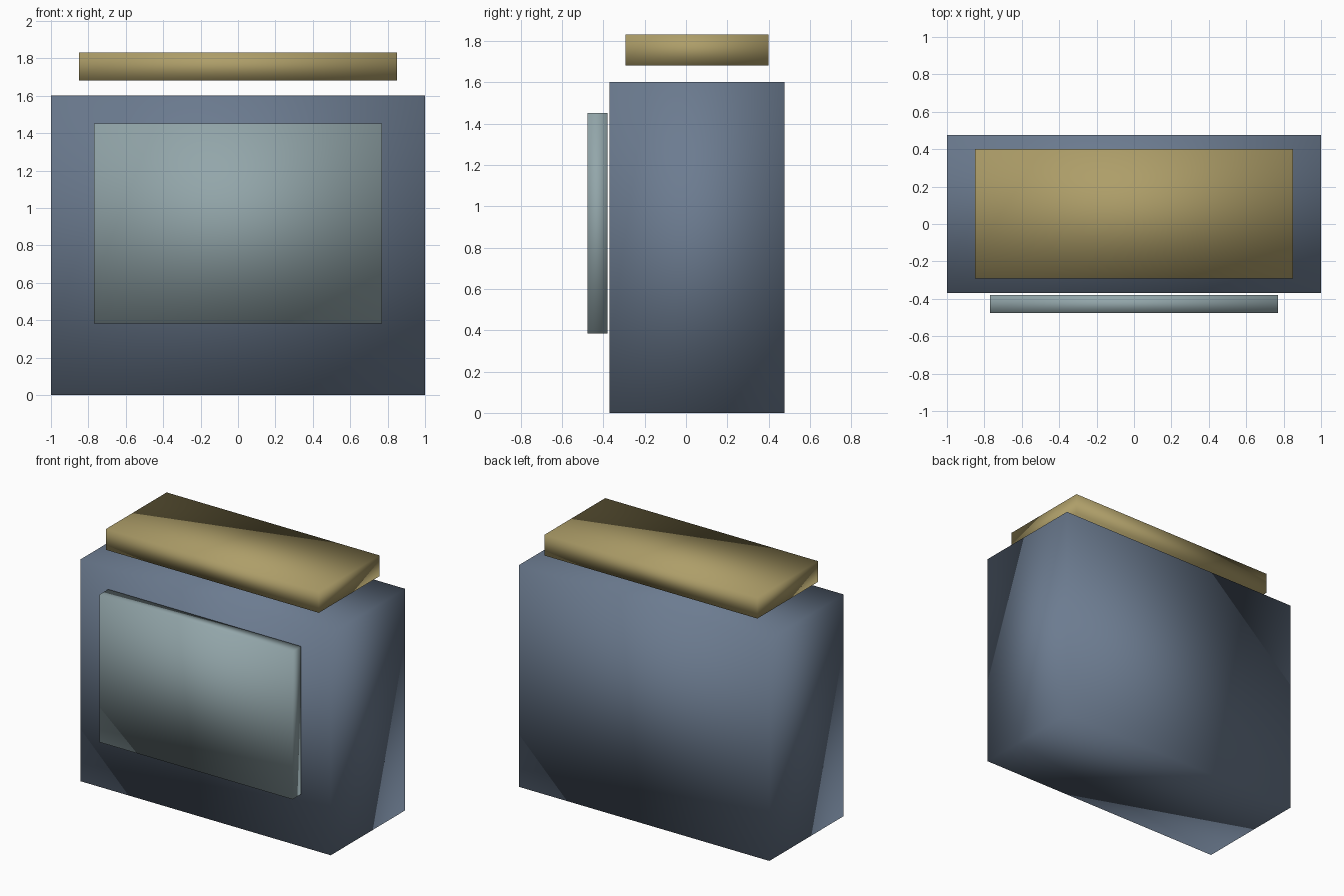
import bpy
from mathutils import Vector

if "Cube" in bpy.data.objects:
    bpy.data.objects.remove(bpy.data.objects["Cube"])


def material(name, rgb):
    mat = bpy.data.materials.new(name)
    mat.diffuse_color = (*rgb, 1)
    mat.use_nodes = True
    mat.node_tree.nodes["Principled BSDF"].inputs["Base Color"].default_value = mat.diffuse_color
    return mat


def box(name, low, high, mat):
    """Smooth-shaded box spanning two opposite corners."""
    low, high = Vector(low), Vector(high)
    bpy.ops.mesh.primitive_cube_add(size=1, location=(low + high) / 2)
    obj = bpy.context.object
    obj.name = name
    obj.scale = high - low
    bpy.ops.object.transform_apply(location=False, rotation=False, scale=True)
    bpy.ops.object.shade_smooth()
    obj.data.materials.append(mat)
    return obj


# Main cabinet
box("body", (-1, -0.37, 0), (1, 0.477, 1.6),
    material("blue_grey", (0.15, 0.20, 0.28)))

# Slab floating just above the cabinet
box("top_slab", (-0.85, -0.292, 1.68), (0.85, 0.4, 1.83),
    material("gold", (0.42, 0.34, 0.14)))

# Panel standing just off the front face
box("front_panel", (-0.77, -0.477, 0.383), (0.77, -0.38, 1.45),
    material("pale_teal", (0.29, 0.38, 0.40)))
